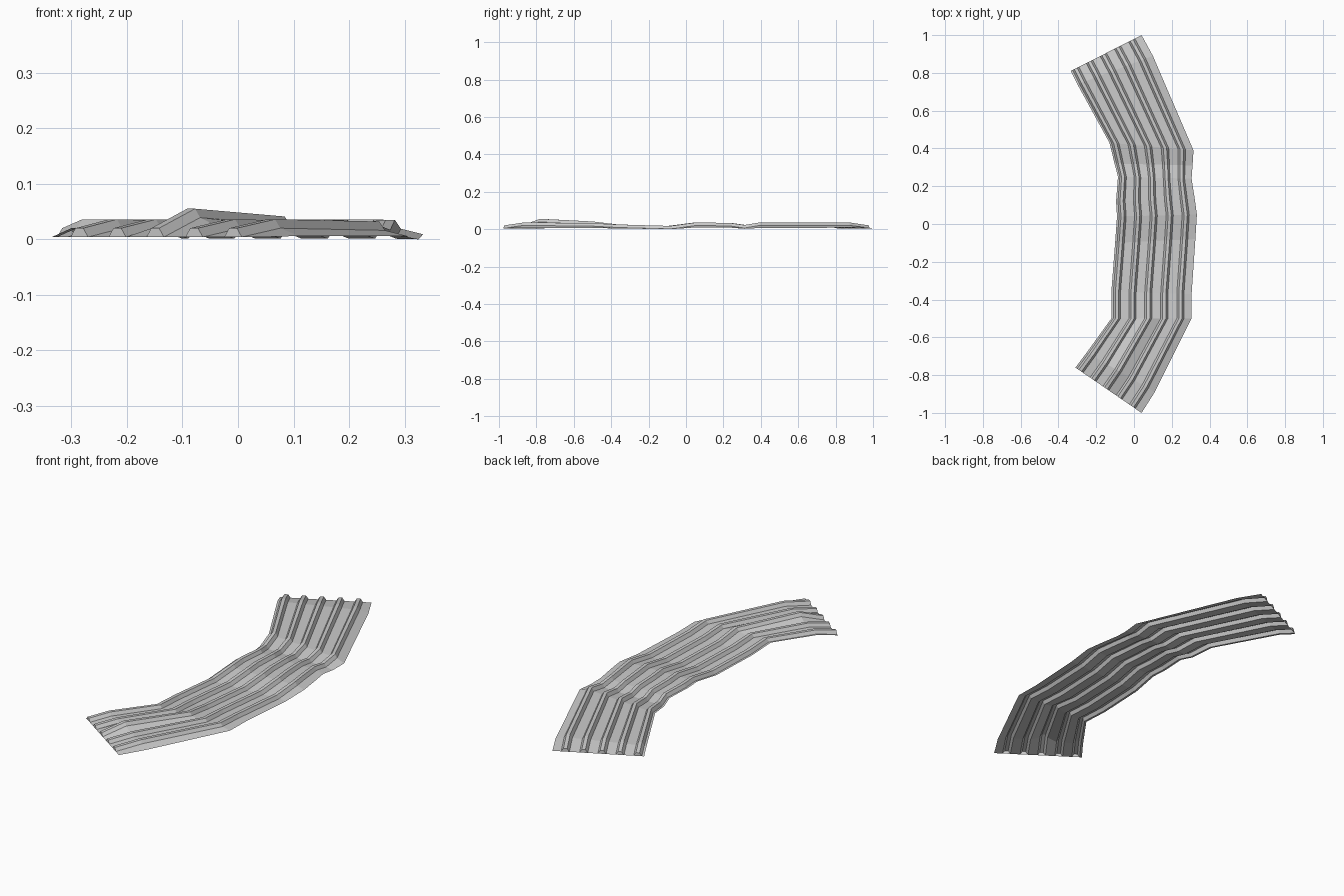
import bpy, bmesh
from mathutils import Vector

if "Cube" in bpy.data.objects:
    bpy.data.objects.remove(bpy.data.objects["Cube"])

# Stations along the bent sheet: left x, y, right x, y, panel height, right edge drop
STATIONS = [
    (-0.31, -0.76, 0.04, -1.00, 0.004, 0.000),
    (-0.25, -0.68, 0.11, -0.89, 0.020, 0.014),
    (-0.12, -0.50, 0.305, -0.50, 0.016, 0.010),
    (-0.12, -0.36, 0.305, -0.37, 0.009, 0.005),
    (-0.10, -0.10, 0.325, -0.08, 0.001, 0.001),
    (-0.09, 0.04, 0.333, 0.05, 0.019, 0.010),
    (-0.095, 0.12, 0.322, 0.13, 0.019, 0.010),
    (-0.085, 0.25, 0.305, 0.24, 0.016, 0.008),
    (-0.103, 0.32, 0.31, 0.31, 0.006, 0.004),
    (-0.13, 0.43, 0.315, 0.39, 0.020, 0.014),
    (-0.30, 0.74, 0.10, 0.89, 0.020, 0.012),
    (-0.335, 0.81, 0.04, 1.00, 0.004, 0.000),
]
RIBS = [0.07, 0.265, 0.46, 0.66, 0.86]
RIB_HEIGHT = 0.016
DENT = {1: 0.019, 2: 0.009}   # extra lift of the middle rib near the front end

# Cross-section: (fraction of width, on rib crest, rib number)
profile = [(0.0, 0, None)]
for n, c in enumerate(RIBS):
    profile += [(c - 0.045, 0, n), (c - 0.02, 1, n), (c + 0.02, 1, n), (c + 0.045, 0, n)]
profile.append((1.0, 0, None))

bm = bmesh.new()
rows = []
for s, (lx, ly, rx, ry, z, drop) in enumerate(STATIONS):
    row = []
    for f, crest, n in profile:
        h = z + crest * RIB_HEIGHT
        if n == 2:
            h += DENT.get(s, 0)
        if f == 1.0:
            h -= drop
        p = Vector((lx, ly, 0)).lerp(Vector((rx, ry, 0)), f)
        row.append(bm.verts.new((p.x, p.y, h)))
    rows.append(row)

# Sheet surface
for a, b in zip(rows, rows[1:]):
    for i in range(len(profile) - 1):
        bm.faces.new((a[i], a[i + 1], b[i + 1], b[i]))

# Closed rib ends
for row, flip in ((rows[0], True), (rows[-1], False)):
    for n in range(len(RIBS)):
        cap = row[1 + 4 * n:5 + 4 * n]
        bm.faces.new(cap[::-1] if flip else cap)

# Rest the sheet on the ground
low = min(v.co.z for v in bm.verts)
for v in bm.verts:
    v.co.z -= low

mesh = bpy.data.meshes.new("corrugated_sheet")
bm.to_mesh(mesh)
bm.free()
sheet = bpy.data.objects.new("corrugated_sheet", mesh)
bpy.context.collection.objects.link(sheet)
